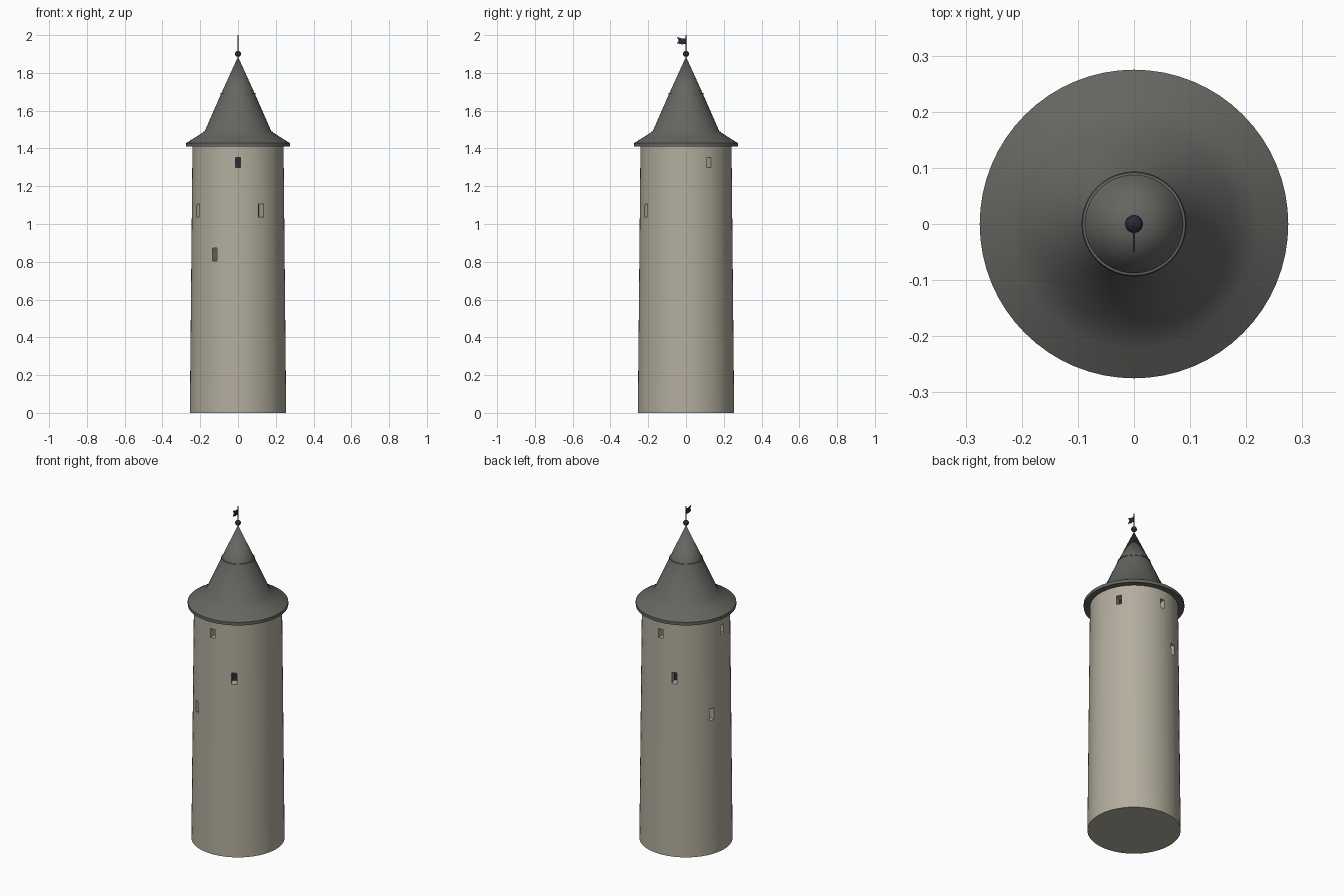
import bpy, bmesh, math
from mathutils import Matrix

if "Cube" in bpy.data.objects:
    bpy.data.objects.remove(bpy.data.objects["Cube"])


def material(name, rgb):
    m = bpy.data.materials.new(name)
    m.diffuse_color = (*rgb, 1)
    m.use_nodes = True
    m.node_tree.nodes["Principled BSDF"].inputs["Base Color"].default_value = m.diffuse_color
    return m


stone = material("stone", (0.45, 0.42, 0.34))
slate = material("slate", (0.13, 0.13, 0.12))
iron = material("dark_iron", (0.02, 0.025, 0.035))


def finish(name, bm, mat):
    bmesh.ops.recalc_face_normals(bm, faces=bm.faces[:])
    mesh = bpy.data.meshes.new(name)
    bm.to_mesh(mesh)
    bm.free()
    ob = bpy.data.objects.new(name, mesh)
    bpy.context.collection.objects.link(ob)
    mesh.materials.append(mat)
    return ob


def activate(ob):
    bpy.ops.object.select_all(action='DESELECT')
    ob.select_set(True)
    bpy.context.view_layer.objects.active = ob


def smooth(ob, angle=20):
    activate(ob)
    bpy.ops.object.shade_smooth_by_angle(angle=math.radians(angle))


def lathe(name, profile, mat, sides=64):
    bm = bmesh.new()
    vs = [bm.verts.new((r, 0, z)) for r, z in profile]
    edges = [bm.edges.new(p) for p in zip(vs, vs[1:])]
    bmesh.ops.spin(bm, geom=vs + edges, axis=(0, 0, 1), cent=(0, 0, 0),
                   angle=math.tau, steps=sides, use_duplicate=False)
    bmesh.ops.remove_doubles(bm, verts=bm.verts[:], dist=1e-5)
    return finish(name, bm, mat)


def wall_radius(z):
    return 0.255 - 0.014 * z / 1.42


# Window rows: height, width, tall, angles around the tower
ROWS = [(1.325, 0.028, 0.054, (-90, 30, 90, 180)),
        (1.072, 0.030, 0.068, (-60, 110, 210)),
        (0.838, 0.030, 0.070, (-120, 160))]


def window_boxes(name, inner, outer, grow, mat):
    # One box per window, spanning radial offsets inner to outer
    bm = bmesh.new()
    for z, w, h, angles in ROWS:
        r = wall_radius(z) + (inner + outer) / 2
        for a in angles:
            m = (Matrix.Rotation(math.radians(a), 4, 'Z')
                 @ Matrix.Translation((r, 0, z))
                 @ Matrix.Diagonal((outer - inner, w + grow, h + grow, 1)))
            bmesh.ops.create_cube(bm, size=1, matrix=m)
    return finish(name, bm, mat)


# Tapered wall with recessed windows
wall = lathe("tower_wall", [(0, 0), (wall_radius(0), 0),
                            (wall_radius(1.42), 1.42), (0, 1.42)], stone)
cutter = window_boxes("window_cutter", -0.052, 0.03, 0, stone)
cutter.hide_render = True
mod = wall.modifiers.new("windows", 'BOOLEAN')
mod.operation = 'DIFFERENCE'
mod.solver = 'EXACT'
mod.object = cutter
activate(wall)
bpy.ops.object.modifier_apply(modifier=mod.name)
bpy.data.objects.remove(cutter)
smooth(wall)

# Dark panes at the back of each recess
window_boxes("window_panes", -0.056, -0.050, 0.002, iron)

# Flared conical roof with eave lip
roof = lathe("roof", [(0, 1.409), (0.275, 1.409), (0.275, 1.428), (0.222, 1.461),
                      (0.176, 1.492), (0.089, 1.69), (0, 1.886)], slate)
smooth(roof, 35)

# Thin band around the cone
band = lathe("roof_band", [(0.086, 1.684), (0.0935, 1.685),
                           (0.0915, 1.693), (0.085, 1.694)], slate)
smooth(band)

# Ball finial
bm = bmesh.new()
bmesh.ops.create_uvsphere(bm, u_segments=24, v_segments=16, radius=0.016,
                          matrix=Matrix.Translation((0, 0, 1.901)))
smooth(finish("finial_ball", bm, iron), 40)

# Flag pole
smooth(lathe("flag_pole", [(0, 1.87), (0.003, 1.87), (0.003, 2.0), (0, 2.0)],
             iron, 12), 40)

# Swallow-tailed flag
bm = bmesh.new()
outline = [(0, 1.983), (-0.022, 1.982), (-0.049, 1.991), (-0.038, 1.972),
           (-0.048, 1.957), (-0.022, 1.951), (0, 1.953)]
face = bm.faces.new([bm.verts.new((-0.0015, y, z)) for y, z in outline])
new = bmesh.ops.extrude_face_region(bm, geom=[face])["geom"]
bmesh.ops.translate(bm, vec=(0.003, 0, 0),
                    verts=[v for v in new if isinstance(v, bmesh.types.BMVert)])
finish("flag", bm, iron)
